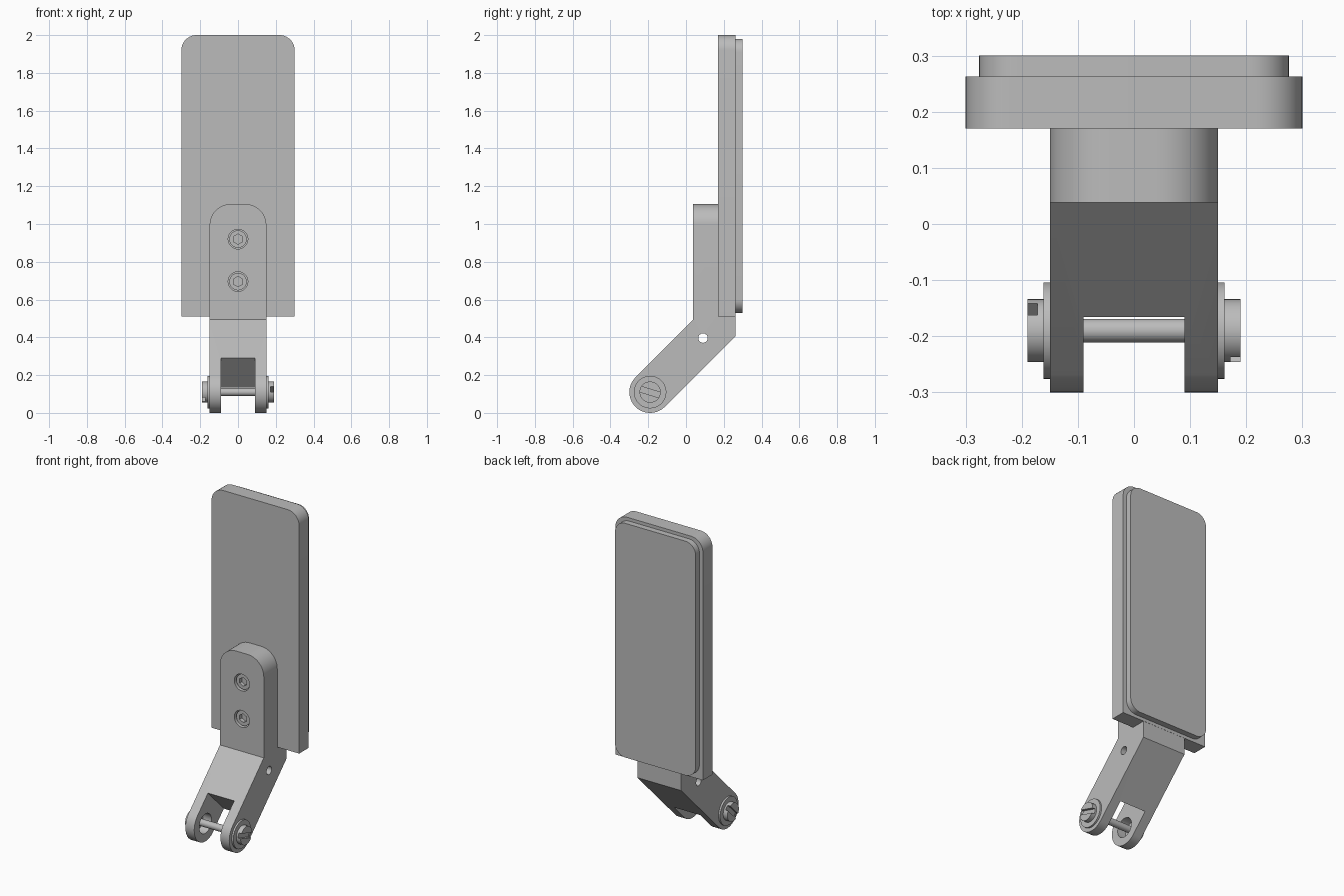
import bpy, bmesh
from math import radians, sin, cos
from mathutils import Matrix, Vector

old = bpy.data.objects.get("Cube")
if old:
    bpy.data.objects.remove(old, do_unlink=True)

GREY = (0.5, 0.5, 0.5, 1)
metal = bpy.data.materials.new("plain grey")
metal.use_nodes = True
metal.diffuse_color = GREY
metal.node_tree.nodes["Principled BSDF"].inputs["Base Color"].default_value = GREY


def finish(name, bm):
    bmesh.ops.recalc_face_normals(bm, faces=bm.faces)
    mesh = bpy.data.meshes.new(name)
    bm.to_mesh(mesh)
    bm.free()
    mesh.materials.append(metal)
    obj = bpy.data.objects.new(name, mesh)
    bpy.context.collection.objects.link(obj)
    return obj


def box(name, lo, hi, matrix=Matrix(), radius=0, keep=lambda z: True):
    """Box between two corners; edges along y that pass keep(z) are rounded."""
    lo, hi = Vector(lo), Vector(hi)
    bm = bmesh.new()
    bmesh.ops.create_cube(bm, size=1, matrix=Matrix.Translation((lo + hi) / 2)
                          @ Matrix.Diagonal((*(hi - lo), 1)))
    if radius:
        edges = [e for e in bm.edges if abs(e.verts[0].co.y - e.verts[1].co.y) > 0.01
                 and keep(e.verts[0].co.z)]
        bmesh.ops.bevel(bm, geom=edges, offset=radius, segments=10, profile=0.5,
                        affect='EDGES')
    bm.transform(matrix)
    return finish(name, bm)


def rod(name, axis, start, end, u, v, radius, sides=48):
    """Cylinder along x at (y, z) = (u, v), or along y at (x, z) = (u, v)."""
    mid = (start + end) / 2
    if axis == 'X':
        m = Matrix.Translation((mid, u, v)) @ Matrix.Rotation(radians(90), 4, 'Y')
    else:
        m = Matrix.Translation((u, mid, v)) @ Matrix.Rotation(radians(90), 4, 'X')
    bm = bmesh.new()
    bmesh.ops.create_cone(bm, cap_ends=True, segments=sides, radius1=radius,
                          radius2=radius, depth=end - start, matrix=m)
    return finish(name, bm)


def carve(obj, cutters, operation='DIFFERENCE'):
    for c in cutters:
        c.hide_render = True
        mod = obj.modifiers.new("cut", 'BOOLEAN')
        mod.operation, mod.solver, mod.object = operation, 'EXACT', c
    bpy.context.view_layer.update()
    graph = bpy.context.evaluated_depsgraph_get()
    mesh = bpy.data.meshes.new_from_object(obj.evaluated_get(graph))
    obj.modifiers.clear()
    obj.data = mesh
    for c in cutters:
        bpy.data.objects.remove(c, do_unlink=True)


PY, PZ, R = -0.19, 0.11, 0.11          # pivot centre and fork end radius
HALF = 0.15                            # half width of the arm
tilt = Matrix.Translation((0, PY, PZ)) @ Matrix.Rotation(radians(45), 4, 'X')

# Bent arm: side profile with a rounded fork end, extruded across x
profile = [(0.038, 1.105), (0.17, 1.105), (0.17, 0.51), (0.262, 0.51), (0.262, 0.406)]
profile += [(PY + R * cos(a), PZ + R * sin(a))
            for a in (radians(-45 - 180 * i / 24) for i in range(25))]
profile.append((0.038, 0.494))
bm = bmesh.new()
side = bm.faces.new([bm.verts.new((-HALF, y, z)) for y, z in profile])
new = bmesh.ops.extrude_face_region(bm, geom=[side])["geom"]
bmesh.ops.translate(bm, verts=[g for g in new if isinstance(g, bmesh.types.BMVert)],
                    vec=(2 * HALF, 0, 0))
top_edges = [e for e in bm.edges if all(v.co.z > 1.1 for v in e.verts)
             and abs(e.verts[0].co.x - e.verts[1].co.x) < 0.01]
bmesh.ops.bevel(bm, geom=top_edges, offset=0.11, segments=12, profile=0.5, affect='EDGES')
arm = finish("bent_arm", bm)

# Fork gap, pivot bore, cross hole and screw recesses
SCREWS = (0.695, 0.92)
carve(arm, [box("gap_cutter", (-0.09, -0.3, -0.2), (0.09, 0.144, 0.2), tilt),
            rod("bore_cutter", 'X', -0.2, 0.2, PY, PZ, 0.06),
            rod("cross_cutter", 'X', -0.2, 0.2, 0.09, 0.396, 0.025)]
      + [rod("recess_cutter", 'Y', 0, 0.08, 0, z, 0.052) for z in SCREWS])

# Back plate with rounded top corners, and its raised pad
plate = box("back_plate", (-0.3, 0.17, 0.51), (0.3, 0.263, 2), radius=0.08,
            keep=lambda z: z > 1)
pad = box("raised_pad", (-0.276, 0.263, 0.53), (0.276, 0.3, 1.98), radius=0.07)

parts = [arm, plate, pad]

# Socket screws
for name, z in zip(("lower", "upper"), SCREWS):
    screw = rod(name + "_screw", 'Y', 0.05, 0.085, 0, z, 0.046)
    carve(screw, [rod("hex_cutter", 'Y', 0, 0.072, 0, z, 0.027, 6)])
    parts.append(screw)

# Pivot pin with a washer and a slotted head at each end
parts.append(rod("pivot_pin", 'X', -0.16, 0.16, PY, PZ, 0.021))
for name, s, angle in (("left", 1, -17), ("right", -1, 45)):
    washer = sorted((s * 0.148, s * 0.161))
    parts.append(rod(name + "_washer", 'X', *washer, PY, PZ, 0.086))
    head = rod(name + "_pin_head", 'X', *sorted((s * 0.16, s * 0.19)), PY, PZ, 0.056)
    lo, hi = sorted((s * 0.172, s * 0.2))
    turn = Matrix.Translation((0, PY, PZ)) @ Matrix.Rotation(radians(angle), 4, 'X')
    carve(head, [box("slot_cutter", (lo, -0.1, -0.015), (hi, 0.1, 0.015), turn)])
    parts.append(head)

# Smooth curved walls, keep edges sharp
bpy.ops.object.select_all(action='DESELECT')
for p in parts:
    p.select_set(True)
bpy.context.view_layer.objects.active = arm
bpy.ops.object.shade_smooth_by_angle(angle=radians(30))
